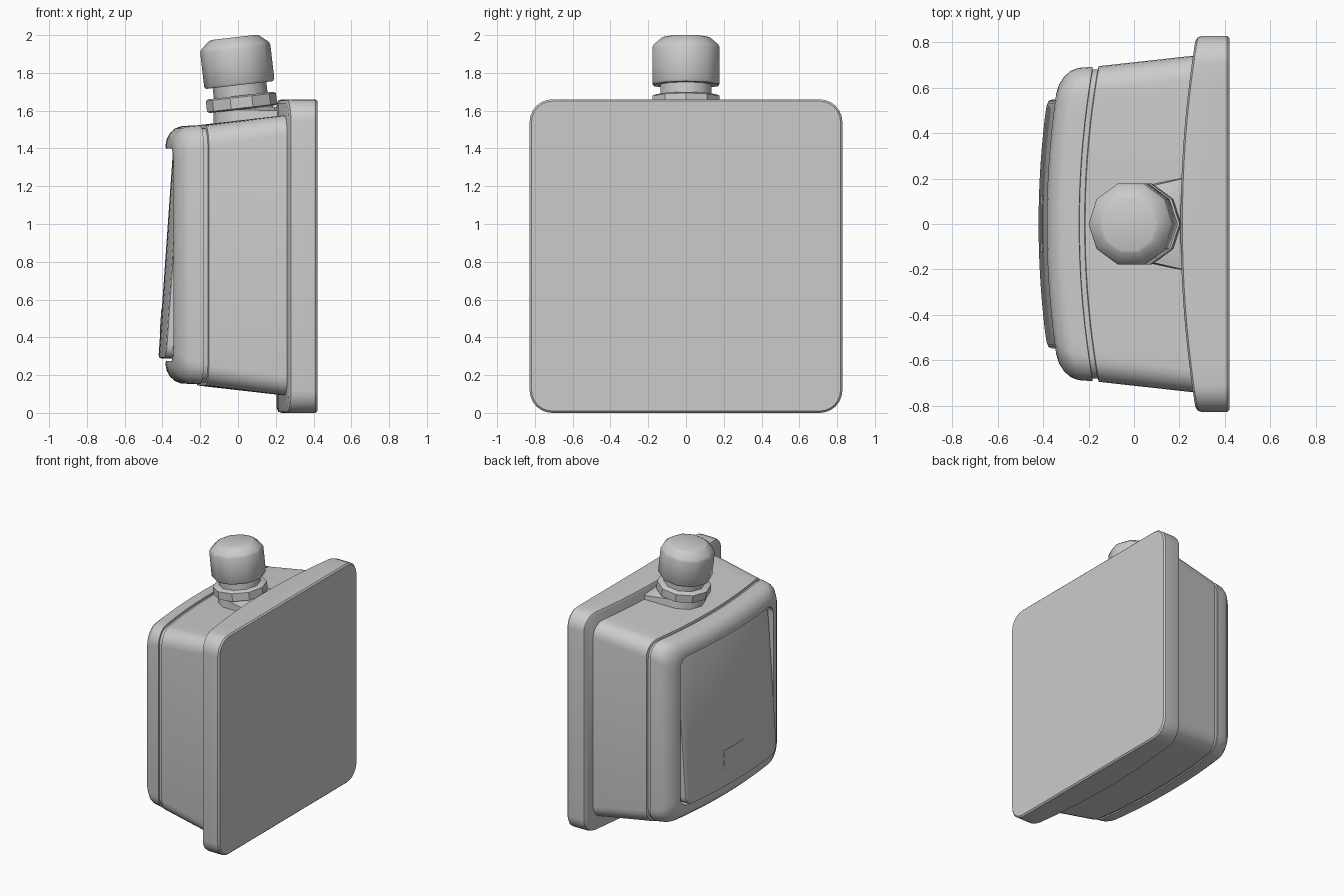
import bpy, bmesh
from math import sin, cos, pi, radians
from mathutils import Matrix, Vector

if "Cube" in bpy.data.objects:
    bpy.data.objects.remove(bpy.data.objects["Cube"])


def finish(name, bm, angle=40):
    bmesh.ops.recalc_face_normals(bm, faces=bm.faces)
    mesh = bpy.data.meshes.new(name)
    bm.to_mesh(mesh)
    bm.free()
    ob = bpy.data.objects.new(name, mesh)
    bpy.context.collection.objects.link(ob)
    bpy.ops.object.select_all(action='DESELECT')
    ob.select_set(True)
    bpy.context.view_layer.objects.active = ob
    bpy.ops.object.shade_smooth_by_angle(angle=radians(angle))
    return ob


def half_outline(hy, hz, r, arc=6, span=16):
    """Upper half of a rounded rectangle, from +y over the top to -y."""
    pts = [(hy - r + r * cos(a), hz - r + r * sin(a))
           for a in (pi / 2 * i / arc for i in range(arc + 1))]
    mid = [((hy - r) * (1 - 2 * i / span), hz) for i in range(1, span)]
    return pts + mid + [(-y, z) for y, z in reversed(pts)]


def loft(name, zc, rings, slope=0.0, angle=40):
    """Rings of (x, bow, half width, half height, corner radius), joined along x."""
    bm = bmesh.new()
    loops = []
    for x, bow, hy, hz, r in rings:
        up = half_outline(hy, hz, r)

        def vert(y, z):
            return bm.verts.new((x + bow * y * y + slope * z, y, zc + z))
        loops.append([vert(y, z) for y, z in up] + [vert(y, -z) for y, z in reversed(up)])
    n = len(loops[0])
    for a, b in zip(loops, loops[1:]):
        for i in range(n):
            j = (i + 1) % n
            bm.faces.new((a[i], a[j], b[j], b[i]))
    # end caps as vertical strips so they follow the bow
    for lp in (loops[0], loops[-1]):
        for i in range(n // 2 - 1):
            bm.faces.new((lp[i], lp[i + 1], lp[n - 2 - i], lp[n - 1 - i]))
    return finish(name, bm, angle)


# tilted frame of the cable gland, square to the sloping top of the box
GLAND = Matrix.Translation((0.03, 0, 1.545)) @ Matrix.Rotation(radians(-6.6), 4, 'Y')


def lathe(name, profile, angle=40, sides=10):
    bm = bmesh.new()
    loops = [[bm.verts.new(GLAND @ Vector((r * cos(2 * pi * i / sides),
                                           r * sin(2 * pi * i / sides), t)))
              for i in range(sides)] for r, t in profile]
    for a, b in zip(loops, loops[1:]):
        for i in range(sides):
            j = (i + 1) % sides
            bm.faces.new((a[i], a[j], b[j], b[i]))
    bm.faces.new(loops[0])
    bm.faces.new(loops[-1])
    return finish(name, bm, angle)


# wall plate with a bowed front face
loft("wall_plate", 0.83, [
    (0.42, 0, 0.818, 0.82, 0.11), (0.41, 0, 0.828, 0.83, 0.12),
    (0.232, 0.10, 0.828, 0.83, 0.12), (0.213, 0.10, 0.822, 0.824, 0.115),
    (0.205, 0.10, 0.805, 0.807, 0.10)])

# tapered box behind the groove
B = 0.126
loft("switch_box", 0.834, [
    (0.30, 0, 0.745, 0.748, 0.10), (-0.215, B, 0.695, 0.689, 0.11),
    (-0.218, B, 0.680, 0.674, 0.10), (-0.25, B, 0.680, 0.674, 0.10)])

# front cover: rounded rim and the opening for the rocker
loft("front_cover", 0.837, [
    (-0.24, B, 0.680, 0.674, 0.10), (-0.242, B, 0.692, 0.685, 0.11),
    (-0.305, B, 0.687, 0.680, 0.12), (-0.335, B, 0.675, 0.668, 0.12),
    (-0.360, B, 0.650, 0.645, 0.12), (-0.377, B, 0.615, 0.615, 0.11),
    (-0.384, B, 0.575, 0.580, 0.09), (-0.382, B, 0.558, 0.563, 0.08),
    (-0.31, B, 0.556, 0.561, 0.08)])

# tilted rocker and its small window
loft("rocker", 0.837, [
    (-0.27, B, 0.547, 0.548, 0.07), (-0.368, B, 0.547, 0.548, 0.07),
    (-0.379, B, 0.542, 0.543, 0.066), (-0.383, B, 0.530, 0.531, 0.056)], slope=0.07)
loft("rocker_window", 0.49, [
    (-0.39, B, 0.125, 0.065, 0.004), (-0.410, B, 0.125, 0.065, 0.004)], slope=0.07)

# boss that blends the gland into the plate
bm = bmesh.new()
for t, r in ((-0.04, 0.168), (0.065, 0.152)):
    for i in range(10):
        bm.verts.new(GLAND @ Vector((r * cos(pi * i / 5), r * sin(pi * i / 5), t)))
for y in (-0.21, 0.21):
    for z in (1.54, 1.60):
        bm.verts.new((0.26, y, z))
bmesh.ops.convex_hull(bm, input=bm.verts)
finish("gland_boss", bm)

# cable gland: nut, neck and cap
lathe("gland_nut", [(0.172, 0.063), (0.187, 0.070), (0.187, 0.128), (0.172, 0.136)], 30)
lathe("gland_neck", [(0.143, 0.12), (0.143, 0.22)])
lathe("gland_cap", [(0.178, 0.192), (0.187, 0.205), (0.187, 0.385), (0.180, 0.402),
                    (0.135, 0.440), (0.120, 0.446)])
